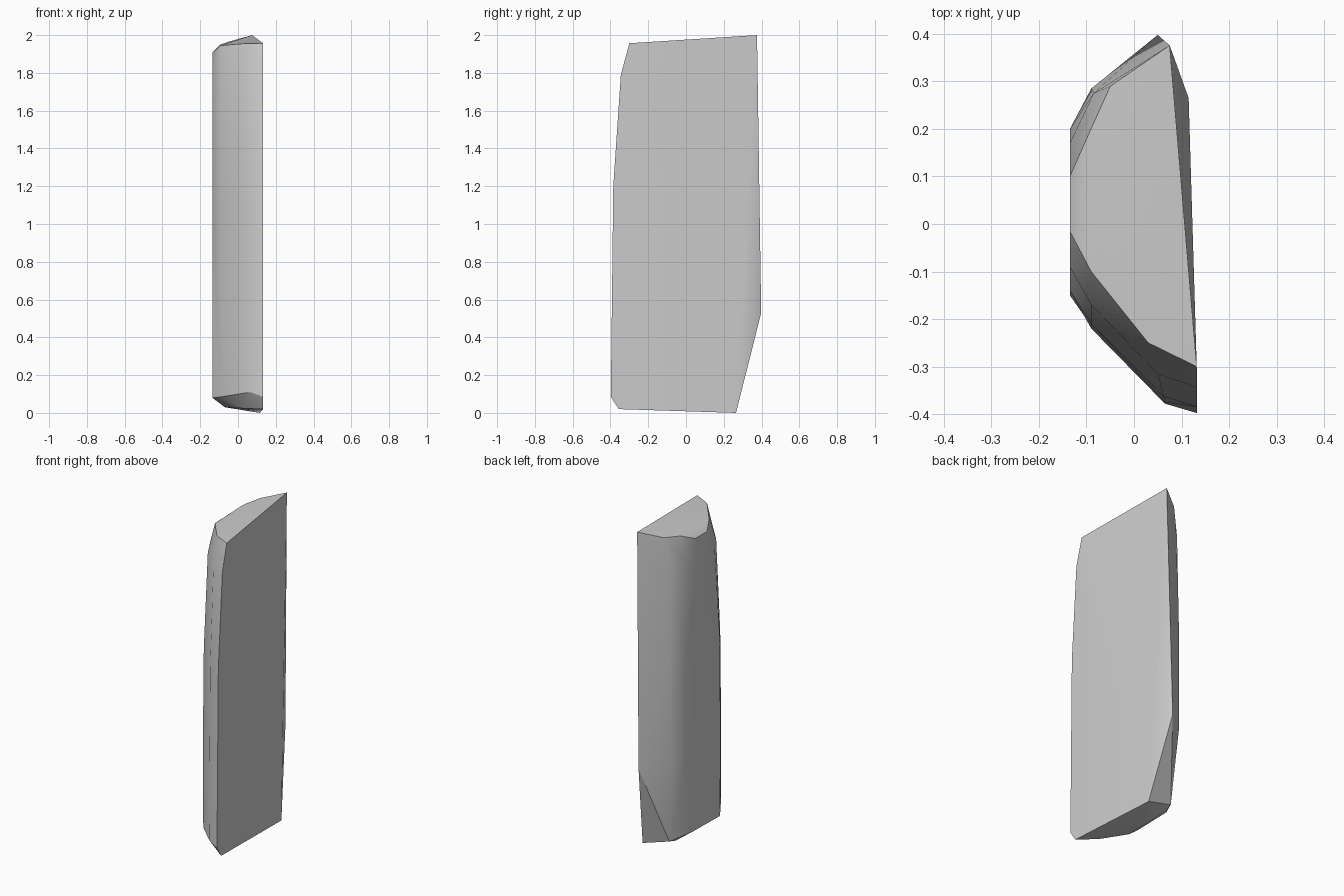
import bpy
import bmesh
import math

default_cube = bpy.data.objects.get("Cube")
if default_cube:
    bpy.data.objects.remove(default_cube, do_unlink=True)


def make_material(name, colour):
    """Plain flat colour for viewport and render."""
    material = bpy.data.materials.new(name)
    material.use_nodes = True
    material.diffuse_color = colour
    shader = material.node_tree.nodes["Principled BSDF"]
    shader.inputs["Base Color"].default_value = colour
    return material


def level(outline, height):
    """Lift a horizontal outline to one height."""
    return [(x, y, height) for x, y in outline]


def make_hull(name, points, material):
    """Wrap a faceted solid around its corner points."""
    bm = bmesh.new()
    for point in points:
        bm.verts.new(point)
    result = bmesh.ops.convex_hull(bm, input=bm.verts[:])
    unused = [item for item in result["geom_interior"] + result["geom_unused"]
              if isinstance(item, bmesh.types.BMVert) and item.is_valid]
    bmesh.ops.delete(bm, geom=list(set(unused)), context="VERTS")
    bmesh.ops.dissolve_limit(bm, angle_limit=math.radians(1),
                             verts=bm.verts[:], edges=bm.edges[:])
    bmesh.ops.recalc_face_normals(bm, faces=bm.faces[:])
    mesh = bpy.data.meshes.new(name)
    bm.to_mesh(mesh)
    bm.free()
    mesh.materials.append(material)
    slab = bpy.data.objects.new(name, mesh)
    bpy.context.collection.objects.link(slab)
    bpy.ops.object.select_all(action="DESELECT")
    slab.select_set(True)
    bpy.context.view_layer.objects.active = slab
    bpy.ops.object.shade_smooth_by_angle(angle=math.radians(30))
    return slab


# Bevelled underside, sloping up towards the curved side
underside = [(.132, -.355, .02), (.03, -.27, .024), (-.07, -.13, .03),
             (-.07, .2, .04), (-.06, .25, .05), (.115, .265, 0)]

# Long body: flat on the left, rounded on the right, slimmer upwards
foot = [(.133, -.398, .085), (.065, -.378, .11), (-.09, -.215, .085),
        (-.135, -.14, .08), (-.135, .12, .085)]
lower_body = level([(.133, -.394), (.065, -.375), (-.09, -.22), (-.135, -.15),
                    (-.135, .2), (-.09, .285), (.05, .398)], .53)
middle_body = level([(.133, -.385), (.062, -.363), (-.09, -.21), (-.135, -.14),
                     (-.135, .2), (-.09, .285), (.062, .388)], 1.2)
shoulder = level([(.133, -.345), (.05, -.315), (-.09, -.17), (-.135, -.09),
                  (-.135, .17), (-.085, .275)], 1.79)

# Slanted top, highest at the back
crown = [(.132, -.3, 1.957), (.03, -.25, 1.955), (-.09, -.1, 1.945),
         (-.135, -.015, 1.91), (-.135, .1, 1.91), (-.095, .19, 1.95),
         (-.05, .29, 1.965), (.075, .376, 2)]

stone_grey = make_material("stone grey", (.604, .604, .604, 1))
make_hull("stone_slab",
          underside + foot + lower_body + middle_body + shoulder + crown,
          stone_grey)
